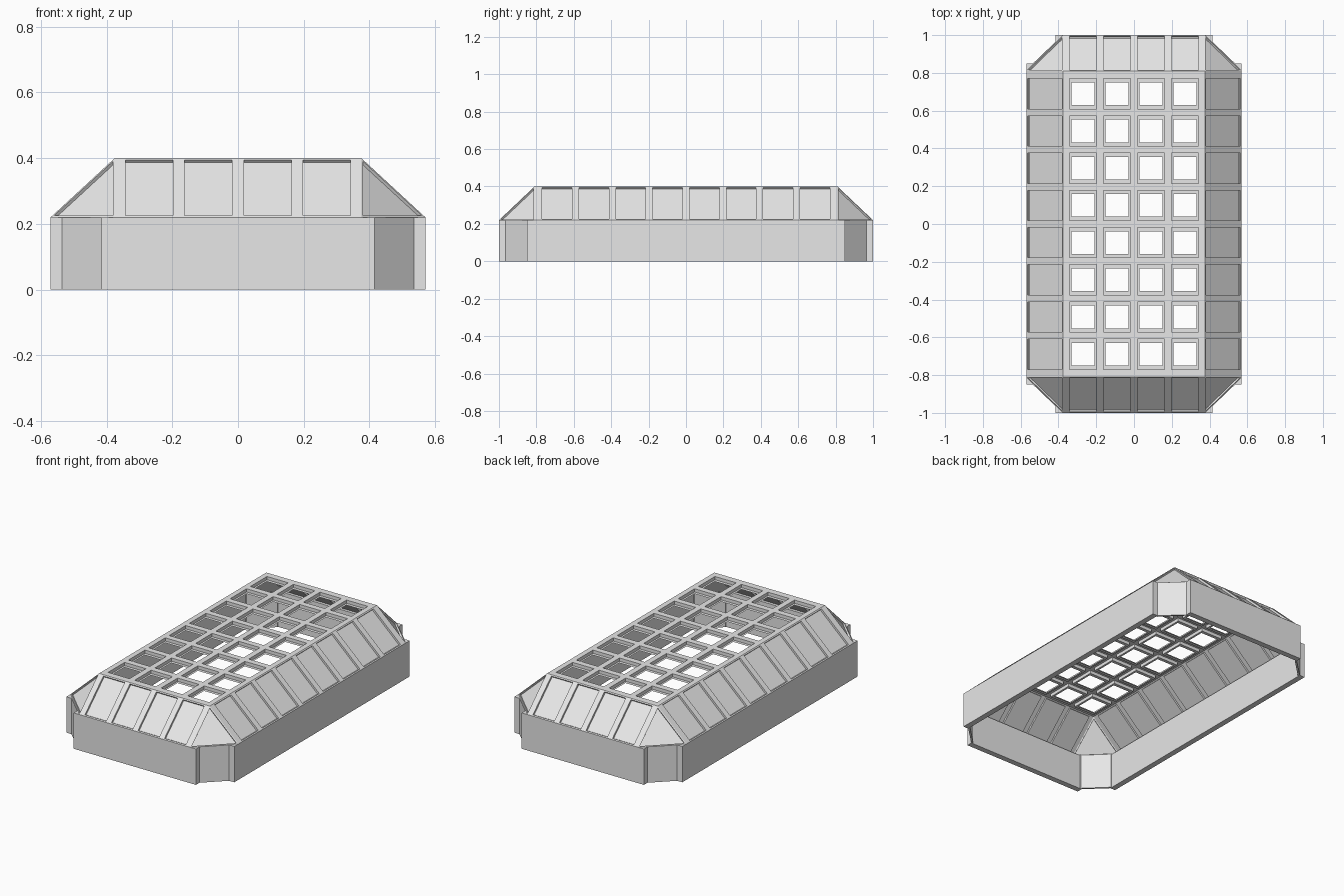
import bpy, bmesh
from mathutils import Vector

if "Cube" in bpy.data.objects:
    bpy.data.objects.remove(bpy.data.objects["Cube"])

grey = bpy.data.materials.new("light_grey")
grey.diffuse_color = (0.8, 0.8, 0.8, 1)
grey.use_nodes = True
grey.node_tree.nodes["Principled BSDF"].inputs["Base Color"].default_value = grey.diffuse_color

TX, TY, TZ = 0.375, 0.81, 0.40      # flat top half sizes and height
EX, EY, EZ = 0.57, 1.0, 0.22        # eaves


def finish(bm, name, upward):
    bmesh.ops.remove_doubles(bm, verts=bm.verts, dist=1e-5)
    bmesh.ops.recalc_face_normals(bm, faces=bm.faces)
    if upward and sum(f.normal.z * f.calc_area() for f in bm.faces) < 0:
        bmesh.ops.reverse_faces(bm, faces=bm.faces)
    me = bpy.data.meshes.new(name)
    bm.to_mesh(me)
    bm.free()
    me.materials.append(grey)
    ob = bpy.data.objects.new(name, me)
    bpy.context.collection.objects.link(ob)


def quad(bm, pts):
    bm.faces.new([bm.verts.new(p) for p in pts])


def breaks(count, pitch, cell, end):
    """Cell limits along one direction, with the outer ends, as 0..1."""
    out = [-end]
    for i in range(count):
        c = (i - (count - 1) / 2) * pitch
        out += [c - cell / 2, c + cell / 2]
    return [(v + end) / (2 * end) for v in out + [end]]


def lattice(bm, o, u, v, us, vs, depth, rim=None):
    """Frame of flush bars with recessed cells; rim leaves an open hole."""
    n = u.cross(v).normalized()
    if n.z < 0:
        n = -n
    for i in range(len(us) - 1):
        for j in range(len(vs) - 1):
            c = [o + u * a + v * b for a, b in ((us[i], vs[j]), (us[i + 1], vs[j]),
                                                (us[i + 1], vs[j + 1]), (us[i], vs[j + 1]))]
            if not (i % 2 and j % 2):
                quad(bm, c)
                continue
            low = [p - n * depth for p in c]
            rings = [(c, low)]
            if rim:
                du, dv = u.normalized() * rim[0], v.normalized() * rim[1]
                hole = [low[0] + du + dv, low[1] - du + dv, low[2] - du - dv, low[3] + du - dv]
                rings.append((low, hole))
            else:
                quad(bm, low)
            for a, b in rings:
                for k in range(4):
                    m = (k + 1) % 4
                    quad(bm, (a[k], a[m], b[m], b[k]))


# Roof: open lattice on top, closed recessed panels on the four slopes
xs = breaks(4, 0.18, 0.145, TX)
ys = breaks(8, 0.197, 0.16, TY)
vs = [0, 0.03, 0.97, 1]
bm = bmesh.new()
lattice(bm, Vector((-TX, -TY, TZ)), Vector((2 * TX, 0, 0)), Vector((0, 2 * TY, 0)),
        xs, ys, 0.02, (0.0125, 0.02))
for s in (-1, 1):
    lattice(bm, Vector((-TX, s * EY, EZ)), Vector((2 * TX, 0, 0)),
            Vector((0, s * (TY - EY), TZ - EZ)), xs, vs, 0.012)
    lattice(bm, Vector((s * EX, -TY, EZ)), Vector((0, 2 * TY, 0)),
            Vector((s * (TX - EX), 0, TZ - EZ)), ys, vs, 0.012)
finish(bm, "roof_lattice", True)

# Triangular corner panels with a raised border
bm = bmesh.new()
for sx in (-1, 1):
    for sy in (-1, 1):
        p = [(sx * TX, sy * TY, TZ), (sx * TX, sy * EY, EZ), (sx * EX, sy * TY, EZ)]
        quad(bm, p if sx * sy < 0 else p[::-1])
bm.normal_update()
tris = bm.faces[:]
bmesh.ops.inset_individual(bm, faces=tris, thickness=0.012, depth=0)
bmesh.ops.inset_individual(bm, faces=tris, thickness=0.0005, depth=-0.01)
finish(bm, "corner_panels", True)

# Base wall: thick side walls joined by thinner set-back corner panels
outer_q = [(0.57, 0.85), (0.535, 0.85), (0.415, 0.965), (0.415, 1.0)]
inner_q = [(0.535, 0.838), (0.53, 0.838), (0.405, 0.96), (0.405, 0.965)]


def ring(q):
    out = []
    for sx, sy in ((1, 1), (-1, 1), (-1, -1), (1, -1)):
        part = [(sx * x, sy * y) for x, y in q]
        out += part if sx * sy > 0 else part[::-1]
    return out


outer, inner = ring(outer_q), ring(inner_q)
bm = bmesh.new()
for k in range(len(outer)):
    m = (k + 1) % len(outer)
    loop = lambda q, z: ((*q[k], z), (*q[m], z))
    a, b = loop(outer, 0), loop(outer, EZ)
    c, d = loop(inner, EZ), loop(inner, 0)
    for e, f in ((a, b), (b, c), (c, d), (d, a)):
        quad(bm, (e[0], e[1], f[1], f[0]))
finish(bm, "base_wall", False)
